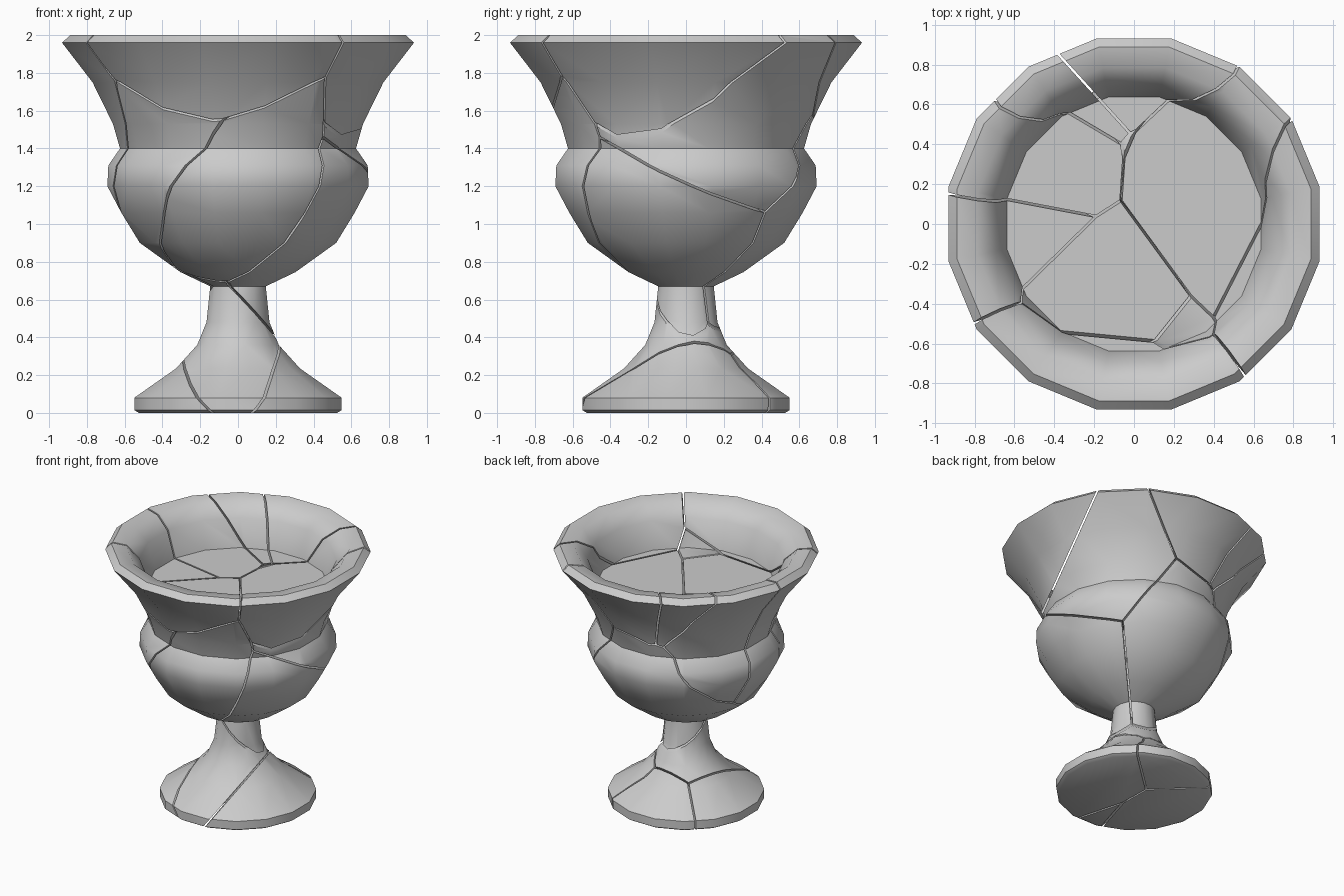
import bpy, bmesh, math
from mathutils import Vector

if "Cube" in bpy.data.objects:
    bpy.data.objects.remove(bpy.data.objects["Cube"])

SIDES = 16
GAP = 0.006

# Outline of the solid goblet: foot, stem, bowl, flared rim, then recessed inside
PROFILE = [(0.535, 0), (0.56, 0.015), (0.56, 0.08), (0.335, 0.235), (0.22, 0.36),
           (0.17, 0.48), (0.15, 0.67), (0.31, 0.745), (0.53, 0.90), (0.63, 1.06),
           (0.705, 1.20), (0.70, 1.31), (0.637, 1.40), (0.675, 1.53), (0.785, 1.75),
           (0.95, 1.96), (0.905, 2.0), (0.80, 1.985), (0.705, 1.89), (0.65, 1.68)]

# Fracture pieces: name, seed point, penalty (a larger one makes a smaller piece)
PIECES = [
    ("rim_front", (-.32, -.88, 1.70), 0),
    ("rim_right", (.93, -.01, 1.58), 0),
    ("rim_left", (-.78, .05, 1.58), 0),
    ("rim_back", (-.20, 1.0, 1.90), .10),
    ("rim_back_wedge", (-.42, .80, 1.90), .15),
    ("bowl_left_back", (-.74, .26, 1.60), 0),
    ("bowl_right_upper", (.58, .17, 1.43), 0),
    ("bowl_left_front", (-.28, -.46, 1.36), 0),
    ("bowl_front", (-.13, -.58, 1.22), 0),
    ("bowl_right_lower", (.51, -.03, .985), 0),
    ("bowl_back_lower", (.06, .39, 1.03), .05),
    ("stem", (-.08, -.10, .42), .35),
    ("foot_right", (.35, .02, .08), .35),
    ("foot_left", (-.42, .0, .06), .35),
    ("foot_back", (-.02, .42, .06), .40),
]


def lathe():
    """Closed solid of revolution with flat-topped side facing each axis."""
    bm = bmesh.new()
    rings = []
    for r, z in PROFILE:
        ring = []
        for k in range(SIDES):
            a = 2 * math.pi * (k + 0.5) / SIDES
            ring.append(bm.verts.new((r * math.cos(a), r * math.sin(a), z)))
        rings.append(ring)
    for lo, hi in zip(rings, rings[1:]):
        for k in range(SIDES):
            n = (k + 1) % SIDES
            bm.faces.new((lo[k], lo[n], hi[n], hi[k]))
    bm.faces.new(rings[0][::-1])
    bm.faces.new(rings[-1])
    bmesh.ops.recalc_face_normals(bm, faces=bm.faces[:])
    return bm


def cut(bm, normal, dist):
    """Remove everything beyond the plane and close the cut."""
    geom = bm.verts[:] + bm.edges[:] + bm.faces[:]
    bmesh.ops.bisect_plane(bm, geom=geom, dist=1e-5, plane_co=normal * dist,
                           plane_no=normal, clear_outer=True)
    rim = [e for e in bm.edges if e.is_boundary]
    if rim:
        bmesh.ops.triangle_fill(bm, edges=rim, use_beauty=True, normal=normal)


# Break the solid into pieces with thin gaps
for i, (name, seed, pen) in enumerate(PIECES):
    s = Vector(seed)
    bm = lathe()
    for j, (_, other, pen2) in enumerate(PIECES):
        if i == j or not bm.faces:
            continue
        o = Vector(other)
        d = o - s
        dist = (o.length_squared + pen2 - s.length_squared - pen) / (2 * d.length)
        cut(bm, d.normalized(), dist - GAP)
    if not bm.faces:
        bm.free()
        continue
    bmesh.ops.remove_doubles(bm, verts=bm.verts[:], dist=1e-4)
    bmesh.ops.recalc_face_normals(bm, faces=bm.faces[:])
    mesh = bpy.data.meshes.new(name)
    bm.to_mesh(mesh)
    bm.free()
    ob = bpy.data.objects.new(name, mesh)
    bpy.context.collection.objects.link(ob)
    ob.select_set(True)
    bpy.context.view_layer.objects.active = ob

# Smooth the turned surface, keep the broken edges sharp
bpy.ops.object.shade_smooth_by_angle(angle=math.radians(40))
